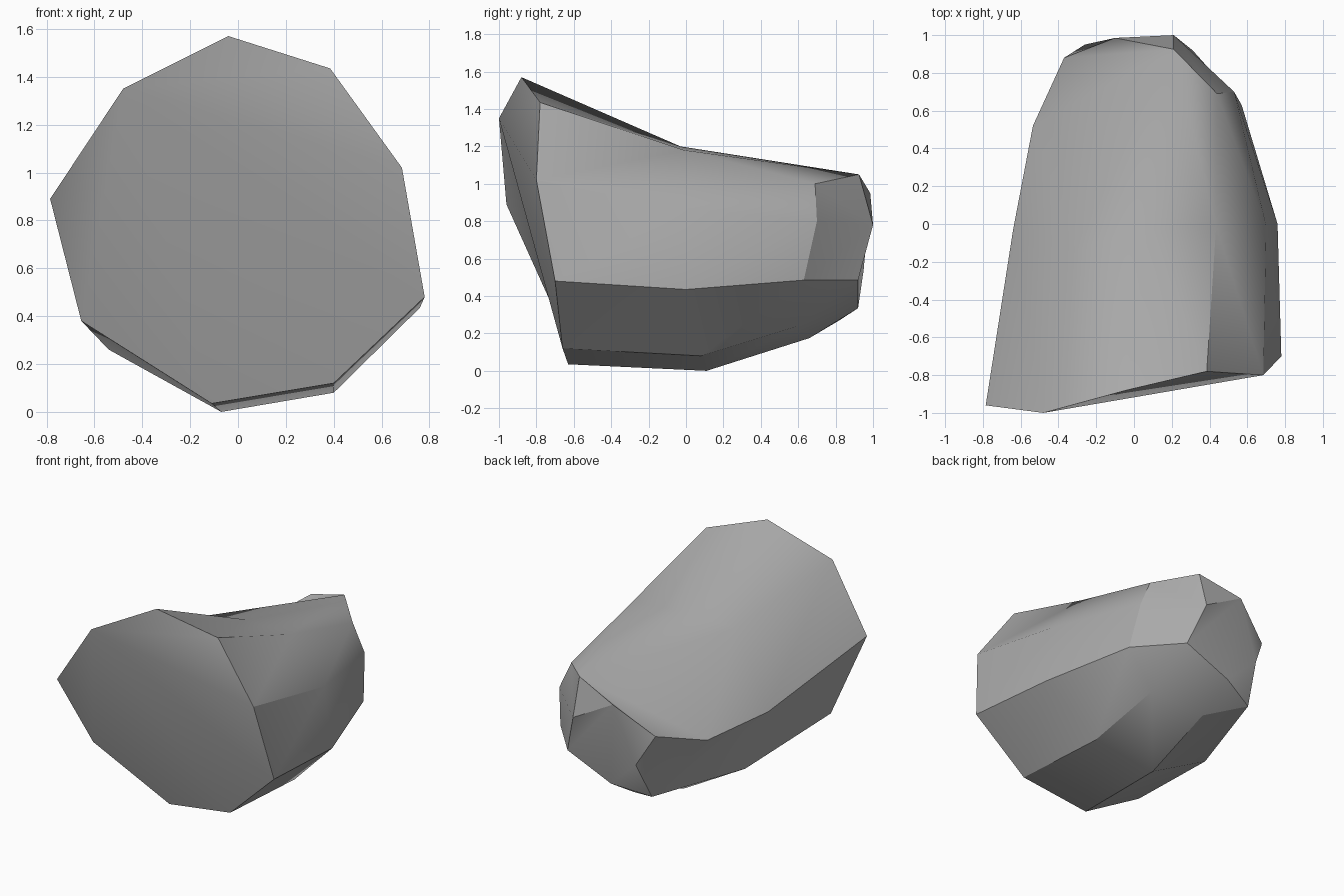
import bpy
import bmesh
import math

# Remove only the default cube
default_cube = bpy.data.objects.get("Cube")
if default_cube:
    bpy.data.objects.remove(default_cube, do_unlink=True)


def make_material(name, colour):
    material = bpy.data.materials.new(name)
    material.use_nodes = True
    material.diffuse_color = colour
    material.node_tree.nodes["Principled BSDF"].inputs["Base Color"].default_value = colour
    return material


def bridge(mesh, first, second):
    """Join two matching rings of corners with triangle pairs."""
    count = len(first)
    for here in range(count):
        after = (here + 1) % count
        mesh.faces.new((first[here], first[after], second[here]))
        mesh.faces.new((first[after], second[after], second[here]))


def fan(mesh, ring):
    """Close a ring with triangles that spread from its first corner."""
    for left, right in zip(ring[1:-1], ring[2:]):
        mesh.faces.new((ring[0], left, right))


# Each ring runs clockwise from the upper shoulder
front_ring = [(-.48, -1, 1.35), (-.04, -.88, 1.57), (.385, -.78, 1.435),
              (.685, -.8, 1.02), (.78, -.7, .48), (.4, -.66, .12),
              (-.11, -.63, .035), (-.655, -.73, .38), (-.785, -.96, .89)]
waist_ring = [(-.31, -.125, 1.14), (.08, -.03, 1.2), (.435, -.01, 1.18),
              (.7, -.01, .87), (.76, 0, .435), (.4, .08, .08),
              (-.07, .11, 0), (-.54, .09, .26), (-.64, -.03, .655)]

# Corners shared by several faces where the stone tapers at the back
ridge_end = (.21, .925, 1.05)
back_peak = (.21, 1, .78)
back_foot = (-.04, .92, .335)

rear_ring = [ridge_end, ridge_end, (.44, .69, 1), (.53, .7, .8),
             (.57, .63, .485), (.35, .6, .24), (-.04, .66, .175),
             (-.3, .82, .27), (-.535, .52, .63)]
back_ring = [(-.1, .985, .95), back_peak, back_peak, back_peak,
             (.31, .92, .485), back_foot, back_foot,
             (-.26, .95, .54), (-.37, .88, .75)]

# Loft the stone through the rings and close both ends
stone = bmesh.new()
rings = [[stone.verts.new(corner) for corner in ring]
         for ring in (front_ring, waist_ring, rear_ring, back_ring)]
for near, far in zip(rings, rings[1:]):
    bridge(stone, near, far)
fan(stone, rings[0])
fan(stone, rings[-1])

# Merge shared corners and face everything outwards
bmesh.ops.remove_doubles(stone, verts=stone.verts, dist=.001)
bmesh.ops.dissolve_degenerate(stone, edges=stone.edges, dist=.001)
bmesh.ops.recalc_face_normals(stone, faces=stone.faces)

rock_mesh = bpy.data.meshes.new("rock")
stone.to_mesh(rock_mesh)
stone.free()
rock_mesh.materials.append(make_material("stone grey", (.4, .4, .4, 1)))
rock = bpy.data.objects.new("rock", rock_mesh)
bpy.context.collection.objects.link(rock)

# Soft shading with crisp main edges
bpy.context.view_layer.objects.active = rock
rock.select_set(True)
bpy.ops.object.shade_smooth_by_angle(angle=math.radians(30))
